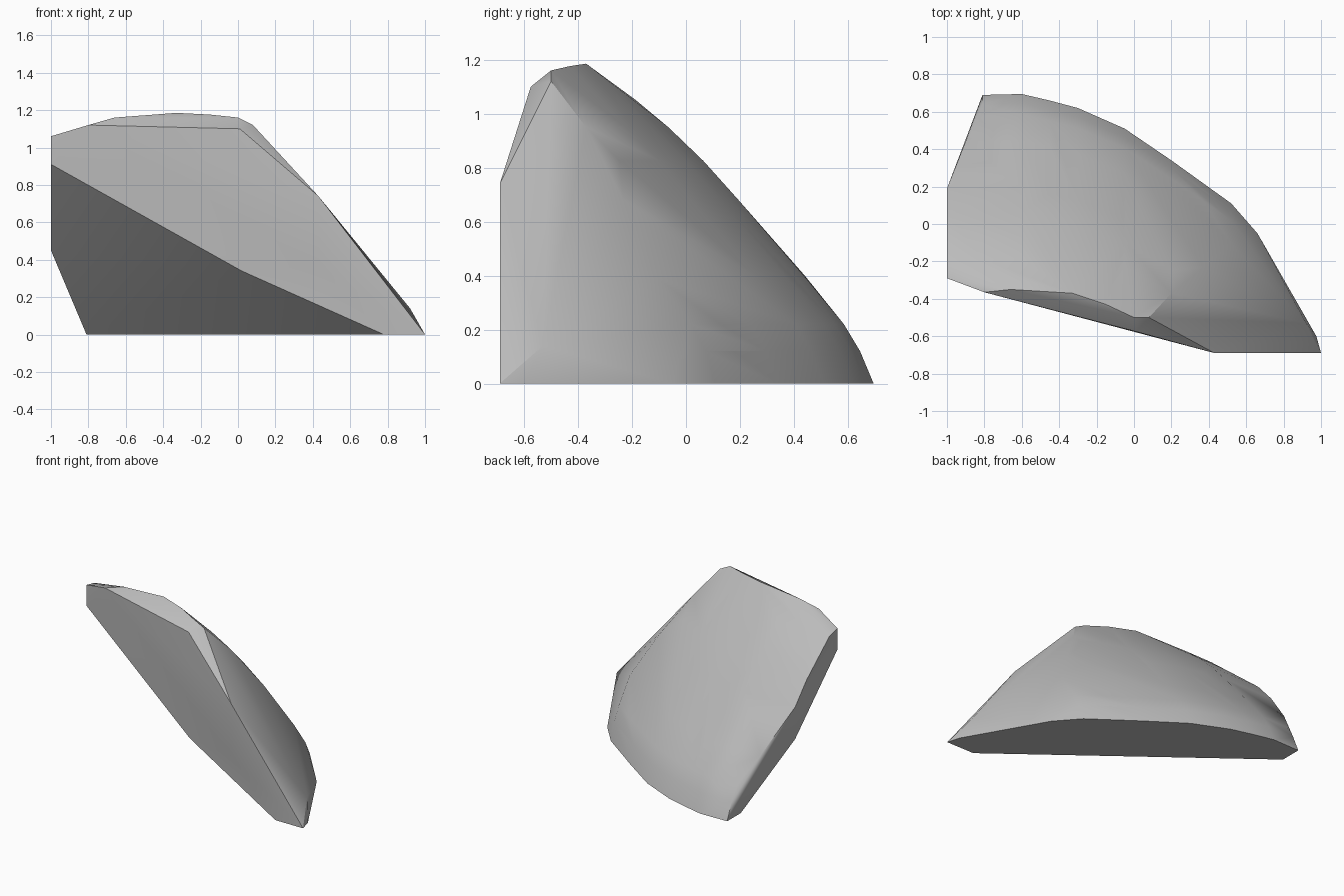
import bpy, bmesh, math

if "Cube" in bpy.data.objects:
    bpy.data.objects.remove(bpy.data.objects["Cube"])

# One plain stone colour
stone = bpy.data.materials.new("light_grey_stone")
stone.use_nodes = True
grey = (0.5, 0.5, 0.5, 1)
stone.diffuse_color = grey
stone.node_tree.nodes["Principled BSDF"].inputs["Base Color"].default_value = grey

# Curved back: (y, z) profile, swept along x with a foot y and a top z per station
profile = [(.69, 0), (.64, .12), (.58, .22), (.44, .39), (.3, .54), (.19, .68),
           (.06, .825), (-.07, .95), (-.19, 1.05), (-.3, 1.13)]
stations = [(-.81, .69, 1.1), (-.6, .695, 1.15), (-.45, .66, 1.15), (-.3, .62, 1.1),
            (-.05, .51, 1.1), (.2, .34, .96), (.37, .22, .7), (.52, .11, .42)]
points = []
for x, foot, top in stations:
    for y, z in profile:
        if z < top:
            points.append((x, y + (foot - .69) * (1 - .15 * z), z))

# Cut left end
points += [(-1, -.29, .91), (-1, -.29, 1.06), (-1, -.2, 1.04), (-1, .06, .825),
           (-1, .19, .68), (-1, .19, .45), (-.9, .44, .4)]
# Crest and bevel above the flat front
points += [(-.8, -.365, 1.12), (-.66, -.35, 1.16), (-.33, -.37, 1.185),
           (-.15, -.43, 1.176), (0, -.5, 1.16), (.01, -.575, 1.1), (.08, -.5, 1.12)]
# Flat front, underside corners and pointed right end
points += [(.02, -.575, .34), (.43, -.69, .365), (.43, -.69, .74), (.78, -.69, 0),
           (1, -.69, 0), (.975, -.6, 0), (.92, -.53, .14), (.66, -.05, 0), (-.81, .535, 0)]

# Wrap the corners into one closed chipped solid
bm = bmesh.new()
for p in points:
    bm.verts.new(p)
hull = bmesh.ops.convex_hull(bm, input=bm.verts)
loose = [v for v in bm.verts if not v.link_faces]
bmesh.ops.delete(bm, geom=loose, context="VERTS")
bmesh.ops.dissolve_limit(bm, angle_limit=math.radians(1.5), verts=bm.verts, edges=bm.edges)
bmesh.ops.recalc_face_normals(bm, faces=bm.faces)
mesh = bpy.data.meshes.new("stone_shard")
bm.to_mesh(mesh)
bm.free()
mesh.materials.append(stone)
shard = bpy.data.objects.new("stone_shard", mesh)
bpy.context.collection.objects.link(shard)

# Smooth the curved back, keep the cut edges crisp
bpy.ops.object.select_all(action="DESELECT")
shard.select_set(True)
bpy.context.view_layer.objects.active = shard
bpy.ops.object.shade_smooth_by_angle(angle=math.radians(32))
